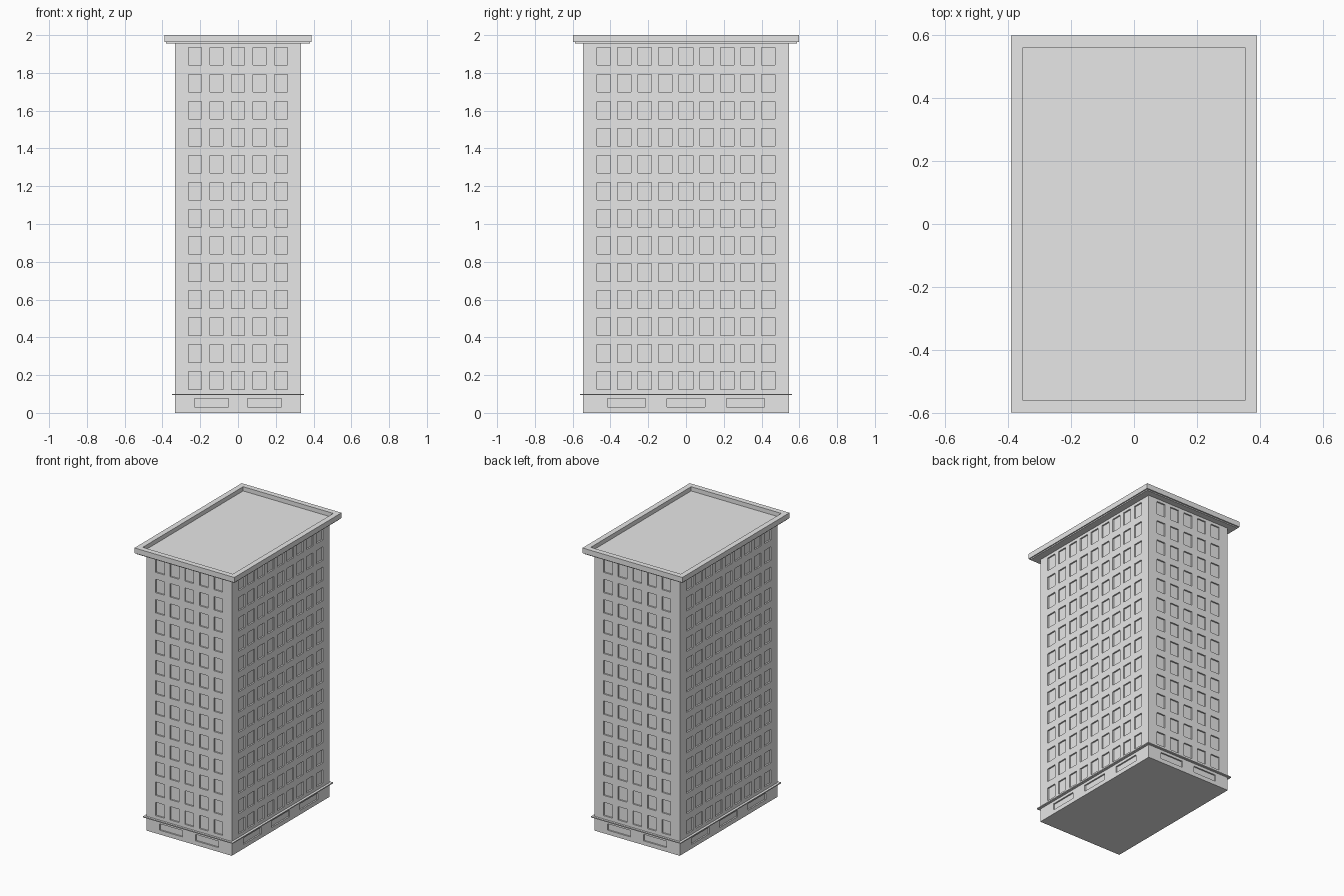
import bpy, bmesh
from mathutils import Vector, Matrix

default = bpy.data.objects.get("Cube")
if default:
    bpy.data.objects.remove(default)

# One plain concrete colour for the whole building
concrete = bpy.data.materials.new("concrete_grey")
concrete.use_nodes = True
GREY = (0.8, 0.8, 0.8, 1)
concrete.diffuse_color = GREY
concrete.node_tree.nodes["Principled BSDF"].inputs["Base Color"].default_value = GREY

HALF_X, HALF_Y = 0.333, 0.545
DEPTH = 0.01


def box(hx, hy, z0, z1):
    bm = bmesh.new()
    size = Matrix.Diagonal((2 * hx, 2 * hy, z1 - z0, 1))
    bmesh.ops.create_cube(bm, size=1, matrix=Matrix.Translation((0, 0, (z0 + z1) / 2)) @ size)
    return bm


def finish(bm, name):
    bmesh.ops.recalc_face_normals(bm, faces=bm.faces)
    mesh = bpy.data.meshes.new(name)
    bm.to_mesh(mesh)
    bm.free()
    mesh.materials.append(concrete)
    obj = bpy.data.objects.new(name, mesh)
    bpy.context.collection.objects.link(obj)


def spans(count, pitch, half, middle=0.0):
    """Start and end of each evenly spaced opening."""
    centres = [middle + (i - (count - 1) / 2) * pitch for i in range(count)]
    return [(c - half, c + half) for c in centres]


def inside(value, ranges):
    return any(a < value < b for a, b in ranges)


def recess_windows(bm, xs, ys, zs):
    # Cut the wall grid along every window edge
    for axis, ranges in enumerate((xs, ys, zs)):
        normal = Vector((0, 0, 0))
        normal[axis] = 1
        for pair in ranges:
            for value in pair:
                bmesh.ops.bisect_plane(bm, geom=bm.verts[:] + bm.edges[:] + bm.faces[:],
                                       plane_co=normal * value, plane_no=normal)
    # Push the panes into the wall
    bm.normal_update()
    panes = []
    for f in bm.faces:
        c = f.calc_center_median()
        if abs(f.normal.z) > 0.5 or not inside(c.z, zs):
            continue
        if inside(c.y, ys) if abs(f.normal.x) > 0.5 else inside(c.x, xs):
            panes.append(f)
    normals = [f.normal.copy() for f in panes]
    new = bmesh.ops.extrude_discrete_faces(bm, faces=panes)["faces"]
    for f, n in zip(new, normals):
        bmesh.ops.translate(bm, verts=f.verts[:], vec=-n * DEPTH)


# Tower with thirteen floors of windows
Z0, Z1, FLOORS = 0.1, 1.96, 13
tower = box(HALF_X, HALF_Y, Z0, Z1)
recess_windows(tower, spans(5, 0.114, 0.034), spans(9, 0.109, 0.036),
               spans(FLOORS, (Z1 - Z0) / FLOORS, 0.047, (Z0 + Z1) / 2))
finish(tower, "tower")

# Ground floor with wide shop windows
ground = box(HALF_X, HALF_Y, 0, Z0)
recess_windows(ground, spans(2, 0.28, 0.09), spans(3, 0.315, 0.1), [(0.03, 0.075)])
finish(ground, "ground_floor")

# Thin ledge above the ground floor
finish(box(0.35, 0.56, 0.094, 0.101), "ledge")

# Soffit step under the roof
finish(box(0.382, 0.588, 1.955, 1.967), "soffit")

# Roof slab with a sunken deck inside the parapet
roof = box(0.39, 0.598, 1.963, 2.0)
roof.normal_update()
top = max(roof.faces, key=lambda f: f.calc_center_median().z)
bmesh.ops.inset_individual(roof, faces=[top], thickness=0.054)
deck = bmesh.ops.extrude_discrete_faces(roof, faces=[top])["faces"][0]
bmesh.ops.translate(roof, verts=deck.verts[:], vec=(0, 0, -0.03))
finish(roof, "roof")
